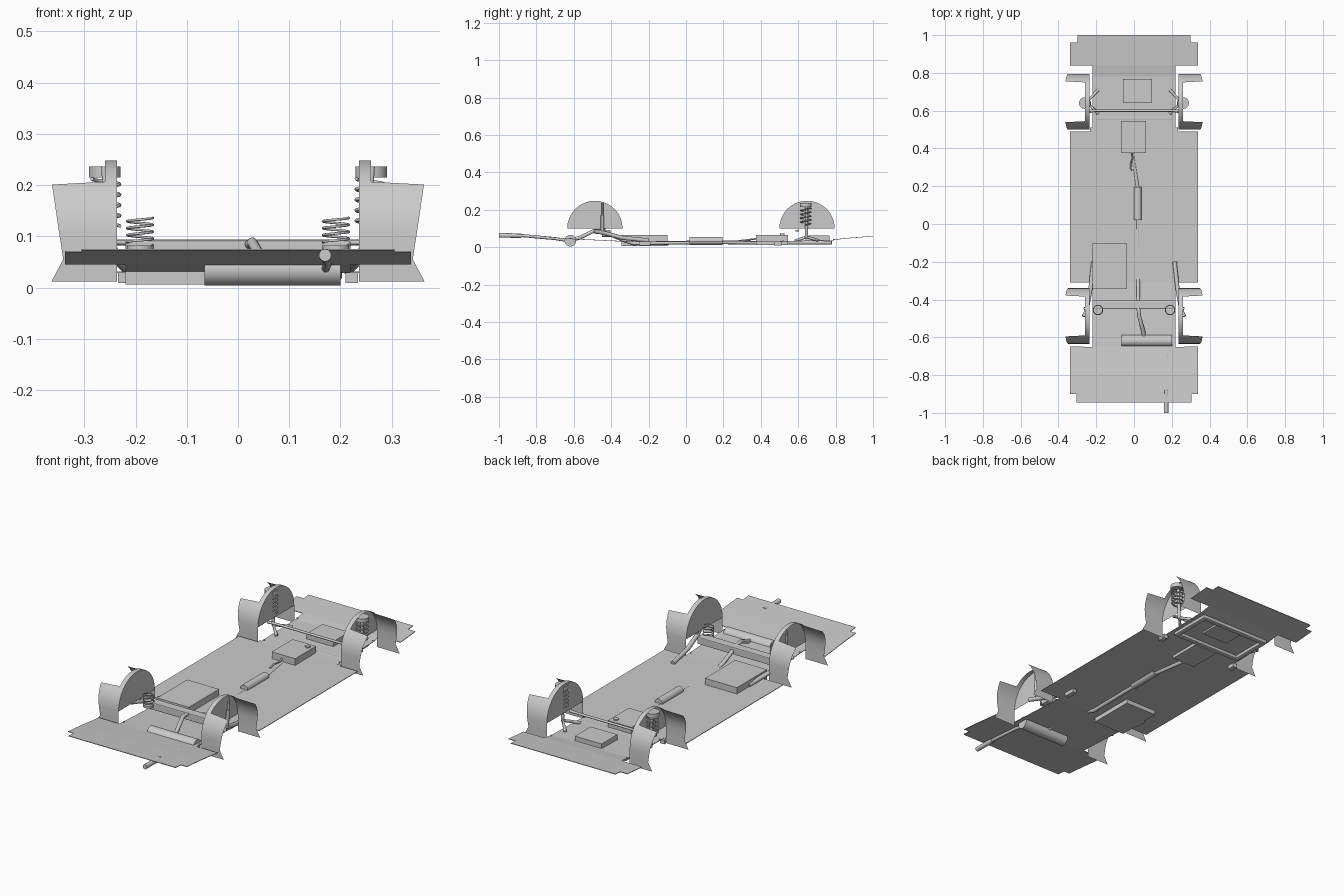
import bpy, bmesh, math
from mathutils import Vector

if "Cube" in bpy.data.objects:
    bpy.data.objects.remove(bpy.data.objects["Cube"])


def mesh_object(name, verts, faces, smooth=False):
    me = bpy.data.meshes.new(name)
    me.from_pydata(verts, [], faces)
    ob = bpy.data.objects.new(name, me)
    bpy.context.collection.objects.link(ob)
    bm = bmesh.new()
    bm.from_mesh(me)
    bmesh.ops.remove_doubles(bm, verts=bm.verts, dist=1e-5)
    bmesh.ops.recalc_face_normals(bm, faces=bm.faces)
    bm.to_mesh(me)
    bm.free()
    if smooth:
        bpy.context.view_layer.objects.active = ob
        ob.select_set(True)
        bpy.ops.object.shade_smooth_by_angle(angle=math.radians(35))
        ob.select_set(False)
    return ob


def box(name, x0, x1, y0, y1, z0, z1, bevel=0.0):
    v = [(x, y, z) for x in (x0, x1) for y in (y0, y1) for z in (z0, z1)]
    f = [(0, 1, 3, 2), (4, 6, 7, 5), (0, 4, 5, 1), (2, 3, 7, 6), (0, 2, 6, 4), (1, 5, 7, 3)]
    ob = mesh_object(name, v, f)
    if bevel:
        m = ob.modifiers.new("bevel", 'BEVEL')
        m.width = bevel
        m.segments = 2
    return ob


def tube(name, pts, r, cyclic=False, res=4):
    cu = bpy.data.curves.new(name, 'CURVE')
    cu.dimensions = '3D'
    cu.bevel_depth = r
    cu.bevel_resolution = res
    cu.use_fill_caps = True
    sp = cu.splines.new('POLY')
    sp.points.add(len(pts) - 1)
    for p, c in zip(sp.points, pts):
        p.co = (*c, 1)
    sp.use_cyclic_u = cyclic
    ob = bpy.data.objects.new(name, cu)
    bpy.context.collection.objects.link(ob)
    return ob


def cylinder(name, a, b, r):
    a, b = Vector(a), Vector(b)
    bpy.ops.mesh.primitive_cylinder_add(vertices=28, radius=r, depth=(b - a).length, location=(a + b) / 2)
    ob = bpy.context.object
    ob.name = name
    ob.rotation_euler = (b - a).to_track_quat('Z', 'Y').to_euler()
    bpy.ops.object.shade_smooth_by_angle(angle=math.radians(35))
    return ob


def coil(name, x, y, z0, z1, r, turns, wire):
    n = int(turns * 20)
    pts = [(x + r * math.cos(2 * math.pi * i / 20), y + r * math.sin(2 * math.pi * i / 20),
            z0 + (z1 - z0) * i / n) for i in range(n + 1)]
    return tube(name, pts, wire, res=2)


# Floor pan: strips along y, notched at the wheels and at both ends
heights = [(-0.945, .074), (-0.80, .062), (-0.65, .046), (-0.31, .03), (0.49, .03), (0.78, .037), (0.84, .046), (1.0, .059)]


def pan_z(y):
    for (a, za), (b, zb) in zip(heights, heights[1:]):
        if y <= b:
            return za + (zb - za) * (y - a) / (b - a)
    return heights[-1][1]


strips = [(-.945, -.9, .305), (-.9, -.8, .338), (-.8, -.65, .338), (-.65, -.48, .22), (-.48, -.31, .22),
          (-.31, .09, .338), (.09, .49, .338), (.49, .78, .22), (.78, .84, .22), (.84, .96, .338), (.96, 1.0, .298)]
v, f = [], []
for a, b, w in strips:
    xs = sorted({-w, -.298, -.22, .22, .298, w} if w > .3 else {-w, w})
    for x0, x1 in zip(xs, xs[1:]):
        k = len(v)
        v += [(x0, a, pan_z(a)), (x1, a, pan_z(a)), (x1, b, pan_z(b)), (x0, b, pan_z(b))]
        f.append((k, k + 1, k + 2, k + 3))
pan = mesh_object("floor_pan", v, f)
sol = pan.modifiers.new("thickness", 'SOLIDIFY')
sol.thickness = 0.003
sol.offset = 0


# Wheel arch liners: half-round inner wall, narrow crown, wide flaps at the ends
def arch(name, side, yc, r=0.148, zc=0.1, xi=0.236):
    half = [(r, .012, .364), (r, .055, .341)]
    for deg in (0, 11, 22, 33, 43, 46, 54, 63, 72, 81, 90):
        t = math.radians(deg)
        xo = .348 + .015 * math.sin(t) / math.sin(math.radians(43)) if deg <= 43 else .26
        half.append((r * math.cos(t), zc + r * math.sin(t), xo))
    prof = half + [(-d, z, x) for d, z, x in half[-2::-1]]
    n = len(prof)
    v = [(side * xi, yc + d, z) for d, z, x in prof] + [(side * x, yc + d, z) for d, z, x in prof]
    f = [(i, i + 1, n + i + 1, n + i) for i in range(n - 1)]
    f.append(tuple(range(2, n - 2)))
    return mesh_object(name, v, f, True)


for s, tag in ((-1, "left"), (1, "right")):
    arch("rear_arch_" + tag, s, -.487)
    arch("front_arch_" + tag, s, .647)

    # Sprung strut with cap at the steered axle
    cylinder("strut_" + tag, (s * .25, .645, .05), (s * .257, .645, .22), .008)
    coil("strut_spring_" + tag, s * .258, .64, .12, .212, .027, 4.5, .0035)
    cylinder("strut_cap_" + tag, (s * .26, .64, .215), (s * .26, .64, .236), .031)

    # Lower control arm legs and tie rod
    tube("control_arm_" + tag, [(s * .19, .585, .035), (s * .25, .645, .055), (s * .19, .71, .035)], .008)
    tube("tie_rod_" + tag, [(s * .2, .6, .088), (s * .245, .59, .088)], .005)

    # Trailing arm, coil spring and damper at the other axle
    tube("trailing_arm_" + tag, [(s * .215, -.2, .036), (s * .23, -.34, .05), (s * .25, -.455, .08), (s * .265, -.49, .085)], .011)
    coil("axle_spring_" + tag, s * .191, -.455, .082, .136, .025, 4, .0025)
    cylinder("spring_seat_" + tag, (s * .191, -.455, .07), (s * .191, -.455, .082), .026)
    cylinder("damper_" + tag, (s * .25, -.447, .085), (s * .258, -.447, .17), .009)
    cylinder("damper_rod_" + tag, (s * .258, -.447, .17), (s * .262, -.447, .236), .005)

    # Mounting pads below the floor edge
    box("arm_mount_" + tag, s * .222 - .012, s * .222 + .012, -.25, -.19, .009, .03)
    box("frame_mount_" + tag, s * .222 - .012, s * .222 + .012, .47, .51, .009, .03)
    for y in (-.62, -.345, .52, .79):
        cylinder("pan_bolt_" + tag, (s * .215, y, pan_z(y)), (s * .215, y, pan_z(y) + .005), .004)

# Cross beam and steering rack
box("axle_beam", -.22, .22, -.45, -.405, .055, .092, .004)
tube("steering_rack", [(-.24, .6, .088), (.24, .6, .088)], .006)

# Subframe ring under the floor
for x in (-.19, .19):
    box("subframe_rail", x - .013, x + .013, .55, .78, .014, .034, .006)
for y in (.56, .768):
    box("subframe_cross", -.2, .2, y - .013, y + .013, .014, .034, .006)

# Engine sump, gearbox and fuel tank
box("engine_sump", -.057, .095, .64, .768, .024, .062)
box("gearbox", -.07, .063, .375, .545, .013, .066)
box("fuel_tank", -.22, -.038, -.345, -.1, .006, .064)
cylinder("gearbox_plug", (.037, .515, .064), (.037, .515, .072), .012)
tube("shift_link", [(-.012, .375, .045), (-.006, .35, .042), (-.018, .32, .038), (-.015, .28, .034)], .004)

# Exhaust run
tube("exhaust_pipe", [(-.01, .39, .024), (.018, .2, .026), (.02, .1, .026), (.022, -.28, .02), (.022, -.34, .04),
                      (.022, -.44, .084), (.028, -.49, .088), (.05, -.57, .05), (.052, -.61, .038)], .010)
cylinder("catalyst", (.02, .02, .034), (.02, .195, .034), .021)
cylinder("muffler", (-.065, -.618, .035), (.2, -.618, .035), .031)
tube("tail_pipe", [(.17, -.63, .035), (.175, -.70, .046), (.17, -.9, .064)], .008)
cylinder("tail_tip", (.17, -.88, .062), (.17, -1.0, .063), .012)
